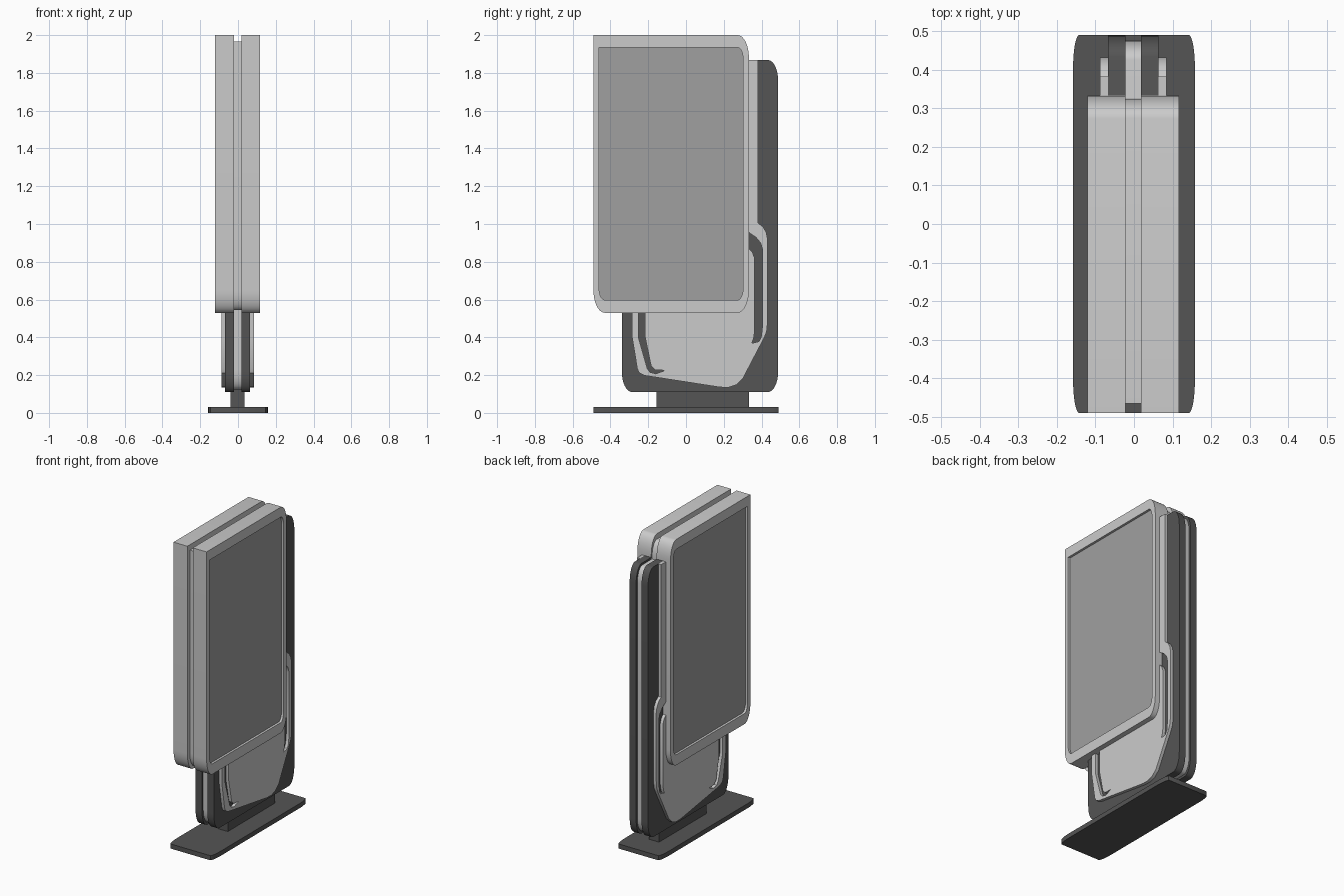
import bpy, bmesh
from math import sin, cos, pi, radians
from mathutils import Matrix

if "Cube" in bpy.data.objects:
    bpy.data.objects.remove(bpy.data.objects["Cube"])

CX = -0.002  # mid plane of the upright parts


def material(name, v):
    m = bpy.data.materials.new(name)
    m.diffuse_color = (v, v, v, 1)
    m.use_nodes = True
    m.node_tree.nodes["Principled BSDF"].inputs["Base Color"].default_value = m.diffuse_color
    return m


DARK = material("dark_grey", 0.09)
SCREEN = material("screen_grey", 0.35)


def rounded(a0, a1, b0, b1, ra, rb, square_top_left=False):
    """Rectangle outline with elliptical corners, counter-clockwise."""
    pts = []
    corners = [(a1 - ra, b1 - rb), (a0 + ra, b1 - rb), (a0 + ra, b0 + rb), (a1 - ra, b0 + rb)]
    for k, (a, b) in enumerate(corners):
        if k == 1 and square_top_left:
            pts.append((a0, b1))
            continue
        for i in range(9):
            t = pi / 2 * (k + i / 8)
            pts.append((a + ra * cos(t), b + rb * sin(t)))
    return pts


def slab(name, outlines, c0, c1, mat=None, upright=True, mirror=False):
    """Extrude outlines (first outer, rest holes) from c0 to c1."""
    cu = bpy.data.curves.new(name, 'CURVE')
    cu.dimensions = '2D'
    cu.fill_mode = 'BOTH'
    cu.extrude = (c1 - c0) / 2
    for pts in outlines:
        sp = cu.splines.new('POLY')
        sp.points.add(len(pts) - 1)
        for p, (a, b) in zip(sp.points, pts):
            p.co = (a, b, 0, 1)
        sp.use_cyclic_u = True
    tmp = bpy.data.objects.new(name + "_curve", cu)
    bm = bmesh.new()
    me = bpy.data.meshes.new_from_object(tmp)
    bm.from_mesh(me)
    bpy.data.objects.remove(tmp)
    bmesh.ops.remove_doubles(bm, verts=bm.verts, dist=1e-5)
    bmesh.ops.translate(bm, verts=bm.verts, vec=(0, 0, (c0 + c1) / 2))
    if upright:  # outline lies in the y-z plane, thickness along x
        bm.transform(Matrix(((0, 0, 1, 0), (1, 0, 0, 0), (0, 1, 0, 0), (0, 0, 0, 1))))
    bmesh.ops.recalc_face_normals(bm, faces=bm.faces)
    bm.to_mesh(me)
    bm.free()
    me.materials.clear()
    if mat:
        me.materials.append(mat)
    ob = bpy.data.objects.new(name, me)
    bpy.context.collection.objects.link(ob)
    if upright:
        ob.location.x = CX
    bpy.ops.object.select_all(action='DESELECT')
    ob.select_set(True)
    bpy.context.view_layer.objects.active = ob
    bpy.ops.object.shade_smooth_by_angle(angle=radians(30))
    if mirror:
        ob.modifiers.new("both_sides", 'MIRROR').use_clip = False
    return ob


# Floor plate and pedestal
slab("floor_plate", [rounded(-0.158, 0.158, -0.49, 0.49, 0.016, 0.09)], 0, 0.03, DARK, upright=False)
slab("pedestal", [[(-0.155, 0.03), (0.333, 0.03), (0.333, 0.14), (-0.155, 0.14)]], -0.037, 0.037, DARK)

# Dark stand: two side shells around a light core
slab("stand_shell", [rounded(-0.34, 0.488, 0.11, 1.868, 0.055, 0.11)], 0.0195, 0.066, DARK, mirror=True)
slab("stand_core", [rounded(-0.327, 0.475, 0.125, 1.855, 0.05, 0.10)], -0.0195, 0.0195)

# Light trim plate with two curved slots on each side
trim = [(-0.285, 1.868), (-0.285, 0.40), (-0.258, 0.235), (-0.248, 0.212), (-0.22, 0.198),
        (0.18, 0.136), (0.225, 0.135), (0.265, 0.148), (0.30, 0.18), (0.415, 0.40),
        (0.427, 0.43), (0.432, 0.48), (0.432, 0.92), (0.425, 0.955), (0.408, 0.985),
        (0.382, 1.005), (0.382, 1.868)]
rear_slot = [(0.29, 0.975), (0.333, 0.955), (0.37, 0.93), (0.395, 0.90), (0.405, 0.865),
             (0.405, 0.46), (0.398, 0.40), (0.386, 0.378), (0.348, 0.368), (0.358, 0.395),
             (0.363, 0.43), (0.363, 0.82), (0.352, 0.85), (0.333, 0.87), (0.29, 0.89)]
front_slot = [(-0.252, 0.62), (-0.252, 0.40), (-0.205, 0.235), (-0.19, 0.215), (-0.16, 0.207),
              (-0.11, 0.225), (-0.165, 0.228), (-0.185, 0.25), (-0.216, 0.40), (-0.216, 0.62)]
slab("side_trim", [trim, rear_slot, front_slot], 0.066, 0.086, mirror=True)

# Display panels: frame, recessed screen, and the core between them
outer = rounded(-0.49, 0.333, 0.53, 2.0, 0.06, 0.12, True)
inner = rounded(-0.46, 0.302, 0.598, 1.935, 0.03, 0.06, True)
slab("display_frame", [outer, inner], 0.0195, 0.119, mirror=True)
slab("display_screen", [inner], 0.0195, 0.104, SCREEN, mirror=True)
slab("display_core", [rounded(-0.465, 0.325, 0.545, 1.965, 0.05, 0.10, True)], -0.0195, 0.0195)
